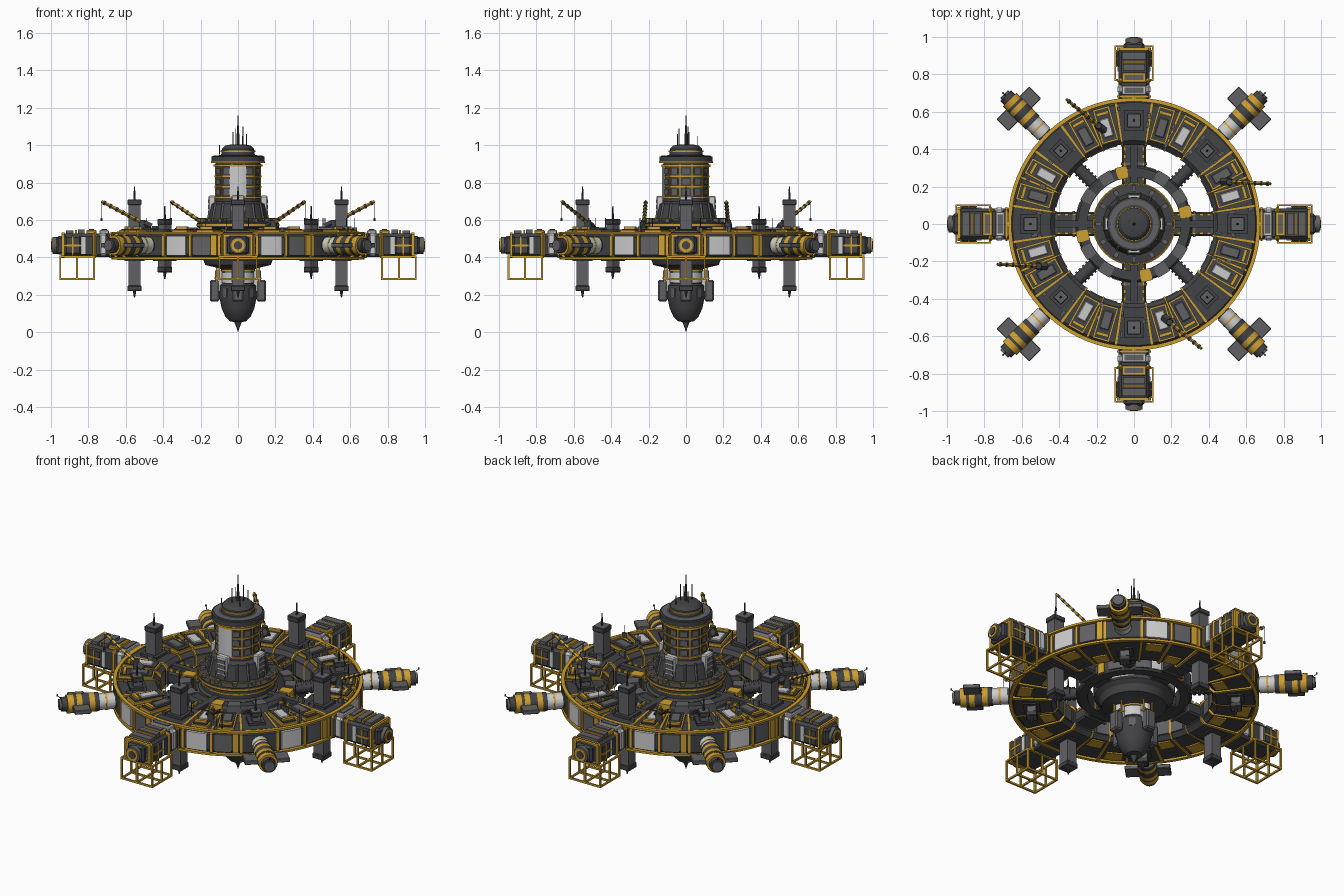
import bpy, bmesh, random
from math import radians, cos, sin, pi
from mathutils import Vector, Matrix

if "Cube" in bpy.data.objects:
    bpy.data.objects.remove(bpy.data.objects["Cube"])

random.seed(4)

def material(name, rgb):
    m = bpy.data.materials.new(name)
    m.diffuse_color = (*rgb, 1)
    m.use_nodes = True
    m.node_tree.nodes["Principled BSDF"].inputs["Base Color"].default_value = m.diffuse_color
    return m

DARK = material("dark_steel", (0.055, 0.056, 0.06))
MID = material("mid_steel", (0.12, 0.12, 0.13))
WHITE = material("pale_panel", (0.55, 0.55, 0.54))
GOLD = material("yellow_paint", (0.62, 0.35, 0.03))
RED = material("red_lamp", (0.6, 0.03, 0.03))

def add(name, bms, mat, turns=(0,)):
    """Merge bmesh pieces into one mesh and place a copy at every angle around z."""
    me = bpy.data.meshes.new(name)
    total = bmesh.new()
    for b in bms if isinstance(bms, list) else [bms]:
        bmesh.ops.recalc_face_normals(b, faces=b.faces)
        tmp = bpy.data.meshes.new("tmp")
        b.to_mesh(tmp)
        b.free()
        total.from_mesh(tmp)
        bpy.data.meshes.remove(tmp)
    total.to_mesh(me)
    total.free()
    me.materials.append(mat)
    me.shade_smooth()
    me.set_sharp_from_angle(angle=radians(30))
    for a in turns:
        ob = bpy.data.objects.new(name, me)
        ob.rotation_euler.z = radians(a)
        bpy.context.collection.objects.link(ob)

def box(x0, x1, y0, y1, z0, z1, bevel=0.0, turn=0):
    b = bmesh.new()
    bmesh.ops.create_cube(b, size=1, matrix=Matrix.Translation(((x0+x1)/2, (y0+y1)/2, (z0+z1)/2))
                          @ Matrix.Diagonal((x1-x0, y1-y0, z1-z0, 1)))
    if bevel:
        bmesh.ops.bevel(b, geom=b.edges[:], offset=bevel, segments=1, affect='EDGES')
    if turn:
        bmesh.ops.rotate(b, verts=b.verts, matrix=Matrix.Rotation(radians(turn), 3, 'Z'))
    return b

def rod(p, q, r, r2=None, n=8):
    p, q = Vector(p), Vector(q)
    b = bmesh.new()
    m = Matrix.Translation((p+q)/2) @ (q-p).to_track_quat('Z', 'Y').to_matrix().to_4x4()
    bmesh.ops.create_cone(b, cap_ends=True, segments=n, radius1=r,
                          radius2=r if r2 is None else r2, depth=(q-p).length, matrix=m)
    return b

def sweep(profile, a0=0, a1=360, n=64, closed=True):
    """Revolve an (r, z) profile about z between two angles."""
    b = bmesh.new()
    full = a1 - a0 >= 360
    rows = []
    for i in range(n if full else n+1):
        a = radians(a0 + (a1-a0)*i/n)
        rows.append([b.verts.new((r*cos(a), r*sin(a), z)) for r, z in profile])
    k = len(profile)
    for i in range(n):
        s, t = rows[i], rows[(i+1) % len(rows)]
        for j in range(k if closed else k-1):
            b.faces.new((s[j], t[j], t[(j+1) % k], s[(j+1) % k]))
    if not full:
        b.faces.new(rows[0])
        b.faces.new(rows[-1])
    bmesh.ops.remove_doubles(b, verts=b.verts, dist=1e-5)
    return b

def rect(r0, r1, z0, z1):
    return [(r0, z0), (r1, z0), (r1, z1), (r0, z1)]

def ring_profile(o=0.0):
    r0, r1, z0, z1, c = 0.43-o, 0.665+o, 0.395-o, 0.53+o, 0.022
    return [(r0+c, z0), (r1-c, z0), (r1, z0+c), (r1, z1-c), (r1-c, z1), (r0+c, z1), (r0, z1-c), (r0, z0+c)]

QUAD = (0, 90, 180, 270)
DIAG = (45, 135, 225, 315)
OCT = QUAD + DIAG

# Main habitat ring with nodes, bands and outer panels
add("habitat_ring", sweep(ring_profile(), n=96), DARK)
add("ring_node", sweep(ring_profile(0.006), -8, 8, 6), DARK, OCT)
add("ring_node_bands", [sweep(ring_profile(0.009), a, a+1.3, 1) for a in (-9.3, 8, 21.9)], GOLD, OCT)
add("ring_edge_rail", [sweep(rect(0.655, 0.675, z, z+0.012), n=96) for z in (0.39, 0.525)], GOLD)
add("ring_number_panel", sweep(rect(0.65, 0.674, 0.412, 0.515), 10.5, 20.5, 4), WHITE, OCT)
add("ring_grey_panel", sweep(rect(0.65, 0.671, 0.412, 0.515), 24, 32, 4), MID, OCT)
add("ring_yellow_panel", sweep(rect(0.65, 0.674, 0.41, 0.52), 32.5, 35.3, 2), GOLD, OCT)
add("ring_under_patch", [sweep(rect(0.56, 0.635, 0.388, 0.40), 11, 20, 3),
                         sweep(rect(0.46, 0.53, 0.388, 0.40), 25, 34, 3)], GOLD, OCT)
add("ring_inner_panel", sweep(rect(0.424, 0.44, 0.42, 0.505), 12, 33, 6), MID, OCT)

# Roof hatches on the ring, two per sector
for off in (16, 29):
    turns = [a+off for a in OCT]
    add("roof_hatch_frame", box(0.455, 0.645, -0.046, 0.046, 0.52, 0.546), GOLD, turns)
    add("roof_hatch_lid", box(0.463, 0.637, -0.038, 0.038, 0.52, 0.553), DARK, turns)
    add("roof_hatch_plate", box(0.485, 0.585, -0.026, 0.026, 0.52, 0.56, 0.004), WHITE if off == 16 else MID, turns)
    add("roof_hatch_bar", box(0.605, 0.622, -0.034, 0.034, 0.52, 0.566), GOLD, turns)

# Vertical pillars through the ring
for nm, w, z0, z1, turns in (("tall_pillar", 0.033, 0.22, 0.71, QUAD), ("short_pillar", 0.025, 0.32, 0.605, DIAG)):
    c, e = 0.553, w+0.005
    add(nm, [box(c-w, c+w, -w, w, z0, z1)], MID, turns)
    add(nm+"_caps", [box(c-e, c+e, -e, e, z, z+0.03, 0.004) for z in (z0, z1-0.03)]
        + [box(c-w-0.02, c+w+0.02, -w-0.02, w+0.02, 0.382, 0.55)], DARK, turns)
    add(nm+"_masts", [rod((c, 0, z1), (c, 0, z1+0.07), 0.006, 0.003), rod((c, 0, z0), (c, 0, z0-0.035), 0.009, 0.003)], DARK, turns)

# Four cargo modules at the ends of the axes
add("cargo_module", [box(0.65, 0.94, -0.083, 0.083, 0.402, 0.528, 0.015),
                     box(0.93, 0.97, -0.055, 0.055, 0.415, 0.515, 0.012),
                     box(0.84, 0.925, -0.093, 0.093, 0.415, 0.515, 0.008)], DARK, QUAD)
add("module_dock_collar", rod((0.96, 0, 0.465), (0.99, 0, 0.465), 0.045, n=24), MID, QUAD)
add("module_dock_ring", rod((0.97, 0, 0.465), (0.996, 0, 0.465), 0.036, n=24), GOLD, QUAD)
add("module_dock_port", rod((0.97, 0, 0.465), (1.0, 0, 0.465), 0.022, n=24), DARK, QUAD)
add("module_pale_band", [box(0.695, 0.745, -0.088, 0.088, 0.41, 0.532, 0.012),
                         box(0.815, 0.838, -0.088, 0.088, 0.42, 0.51)], WHITE, QUAD)
add("module_yellow_bands", [box(x, x+w, -0.09, 0.09, 0.398, 0.534, 0.012) for x, w in ((0.675, 0.014), (0.75, 0.03), (0.93, 0.01))]
    + [box(0.84, 0.93, s*0.092-0.004, s*0.092+0.004, 0.46, 0.47) for s in (-1, 1)]
    + [box(0.88, 0.888, s*0.092-0.004, s*0.092+0.004, 0.412, 0.518) for s in (-1, 1)], GOLD, QUAD)
add("module_roof_frames", [box(0.755, 0.81, -0.065, 0.065, 0.52, 0.546, 0.004), box(0.86, 0.87, -0.06, 0.06, 0.52, 0.546)], GOLD, QUAD)
add("module_roof_pale", box(0.69, 0.74, -0.065, 0.065, 0.52, 0.546, 0.004), WHITE, QUAD)
add("module_roof_boxes", [box(0.70, 0.73, -0.05, 0.05, 0.52, 0.551), box(0.77, 0.797, -0.05, 0.05, 0.52, 0.553),
                          box(0.82, 0.855, -0.06, 0.06, 0.52, 0.55), box(0.88, 0.92, -0.065, 0.065, 0.52, 0.545)], MID, QUAD)

# Open cargo cages below the modules
bars, xs, ys, zs, t = [], (0.77, 0.95), (-0.1, 0.1), (0.285, 0.405), 0.005
for z in zs:
    bars += [box(xs[0]-t, xs[1]+t, y-t, y+t, z-t, z+t) for y in ys]
    bars += [box(x-t, x+t, ys[0], ys[1], z-t, z+t) for x in xs]
bars += [box(x-t, x+t, y-t, y+t, *zs) for x in xs + (0.86,) for y in ys]
bars += [box(x-t, x+t, -t, t, *zs) for x in xs]
bars += [box(*xs, -t, t, zs[0]-t, zs[0]+t), box(0.855, 0.865, *ys, zs[0]-t, zs[0]+t)]
add("cargo_cage", bars, GOLD, QUAD)

# Diagonal docking arms with radiator wings
Z = 0.465
def tube(x0, x1, r):
    return rod((x0, 0, Z), (x1, 0, Z), r, n=24)
add("docking_arm_core", [tube(0.64, 0.97, 0.04), tube(0.765, 0.79, 0.052), tube(0.82, 0.86, 0.054), tube(0.89, 0.905, 0.053)], DARK, DIAG)
add("docking_arm_sleeve", tube(0.68, 0.765, 0.046), WHITE, DIAG)
add("docking_arm_bands", [tube(0.72, 0.73, 0.048), tube(0.79, 0.82, 0.052), tube(0.86, 0.89, 0.055), tube(0.905, 0.94, 0.052)], GOLD, DIAG)
add("docking_arm_tip", tube(0.95, 0.982, 0.03), MID, DIAG)
add("radiator_wing", [box(0.825, 0.915, s*0.083-0.04, s*0.083+0.04, Z-0.012, Z+0.012, 0.003) for s in (-1, 1)], MID, DIAG)
add("docking_lamp", rod((0.99, 0, 0.515), (0.99, 0, 0.525), 0.005), RED, DIAG)
add("docking_lamp_stalk", rod((0.955, 0, 0.49), (0.99, 0, 0.517), 0.002, n=5), DARK, DIAG)

# Spokes, connecting tubes and the inner collar ring
add("spoke", [box(0.18, 0.45, -0.065, 0.065, 0.425, 0.495, 0.01), box(0.2, 0.44, -0.018, 0.018, 0.48, 0.515)], DARK, QUAD)
add("spoke_rails", [box(x, x+0.022, s*0.05-0.006, s*0.05+0.006, 0.49, 0.51) for x in (0.23, 0.27, 0.31, 0.35, 0.39) for s in (-1, 1)], GOLD, QUAD)
add("spoke_frames", [box(x, x+0.014, -0.07, 0.07, 0.42, 0.50) for x in (0.315, 0.415)], MID, QUAD)
add("connecting_tube", [rod((0.29, 0, 0.46), (0.45, 0, 0.46), 0.032, n=16)]
    + [rod((x, 0, 0.46), (x+0.012, 0, 0.46), 0.038, n=16) for x in (0.32, 0.345, 0.37, 0.395)], DARK, DIAG)
add("collar_ring", sweep([(0.25, 0.42), (0.3, 0.42), (0.31, 0.435), (0.31, 0.5), (0.3, 0.515), (0.25, 0.515)]), DARK)
add("collar_yellow_patch", sweep(rect(0.248, 0.314, 0.425, 0.522), 7, 19, 4), GOLD, QUAD)
add("collar_grey_patch", [sweep(rect(0.255, 0.314, 0.43, 0.522), a, a+14, 4) for a in (24, 52)], MID, QUAD)
add("collar_pale_wall", sweep(rect(0.29, 0.314, 0.43, 0.48), 68, 80, 4), WHITE, QUAD)

# Central core: lower pod, hub and tower in one turned profile
core = [(0, 0), (0.006, 0.02), (0.02, 0.055), (0.045, 0.06), (0.068, 0.085), (0.088, 0.13), (0.098, 0.18), (0.1, 0.19),
        (0.1, 0.25), (0.085, 0.26), (0.085, 0.335), (0.11, 0.345), (0.175, 0.36), (0.19, 0.4), (0.215, 0.42),
        (0.215, 0.5), (0.2, 0.51), (0.2, 0.555), (0.218, 0.562), (0.218, 0.585), (0.165, 0.595), (0.145, 0.685),
        (0.12, 0.70), (0.12, 0.905), (0.142, 0.91), (0.142, 0.94), (0.09, 0.948), (0.086, 0.98), (0.07, 0.997),
        (0.035, 1.005), (0, 1.005)]
add("central_core", sweep(core, n=48, closed=False), DARK)
add("core_yellow_rings", [sweep(rect(r-0.02, r, z, z+h), n=48) for r, z, h in
    ((0.222, 0.568, 0.01), (0.128, 0.715, 0.01), (0.126, 0.775, 0.007), (0.126, 0.83, 0.007),
     (0.13, 0.885, 0.012), (0.144, 0.905, 0.007), (0.093, 0.965, 0.006), (0.09, 0.325, 0.01), (0.205, 0.535, 0.007))], GOLD)
add("tower_ribs", box(0.11, 0.126, -0.003, 0.003, 0.71, 0.9), GOLD, [i*30+15 for i in range(12)])
add("tower_windows", [box(0.11, 0.124, -0.02, 0.02, z, z+0.03) for z in (0.735, 0.79, 0.845)], MID, [i*30 for i in range(12)])
add("tower_front_panel", sweep(rect(0.11, 0.129, 0.725, 0.895), -111, -69, 8), WHITE)
add("tower_cap_rim", sweep(rect(0.1, 0.132, 0.935, 0.946), n=48), MID)
add("skirt_ribs", rod((0.163, 0, 0.597), (0.143, 0, 0.69), 0.008, n=4), MID, [i*22.5+11 for i in range(16)])
add("tower_base_locker", [box(0.12, 0.158, -0.035, 0.035, 0.6, 0.73, 0.006)], WHITE, QUAD)
add("locker_vent", [box(0.15, 0.161, -0.025, 0.025, z, z+0.02) for z in (0.63, 0.66, 0.69)], MID, QUAD)
add("hub_pale_panels", sweep(rect(0.2, 0.22, 0.43, 0.49), 12, 50, 8), WHITE, QUAD)
add("hub_flange_blocks", box(0.175, 0.205, -0.012, 0.012, 0.58, 0.605), MID, [i*30 for i in range(12)])
add("flange_rail_post", rod((0.214, 0, 0.58), (0.214, 0, 0.61), 0.0025, n=5), GOLD, [i*20 for i in range(18)])
add("flange_rail", sweep(rect(0.211, 0.217, 0.607, 0.612), n=48), GOLD)

# Lower pod tanks and struts
add("pod_thruster", box(0.1, 0.15, -0.03, 0.03, 0.165, 0.28, 0.008), MID, QUAD)
add("pod_pale_tank", rod((0.098, 0, 0.22), (0.098, 0, 0.33), 0.026, n=16), WHITE, QUAD)
add("pod_strut", [box(0.11, 0.118, s*0.03-0.004, s*0.03+0.004, 0.27, 0.36) for s in (-1, 1)]
    + [box(0.09, 0.126, -0.03, 0.03, 0.285, 0.293)], GOLD, QUAD)
add("pod_pale_sleeve", sweep(rect(0.07, 0.09, 0.265, 0.32), n=32), WHITE)
add("pod_hatches", box(0.08, 0.104, -0.018, 0.018, 0.19, 0.235), MID, DIAG)

# Antennas on the tower
add("main_mast", [rod((0, 0, 1.0), (0, 0, 1.08), 0.009, 0.006), rod((0, 0, 1.08), (0, 0, 1.16), 0.005, 0.002)], DARK)
add("whip_antennas", [rod((r*cos(a), r*sin(a), 0.95), (r*cos(a), r*sin(a), h), 0.0025, n=5)
    for r, a, h in ((0.03, 0.4, 1.1), (0.03, 2.6, 1.07), (0.04, 4.4, 1.09), (0.065, 1.2, 1.05), (0.065, 5.5, 1.06), (0.1, 3.3, 1.0))], DARK)

# Cranes on the ring: post, boom, sleeves and cable
for base, tip in (((0.51, 0.225), (0.73, 0.215)), ((-0.19, 0.525), (-0.36, 0.665))):
    p, q = Vector((*base, 0.585)), Vector((*tip, 0.70))
    back = p - (q-p)*0.12
    add("crane_post", [rod((*base, 0.53), (*base, 0.6), 0.022, 0.016, 12),
                       rod(back - (q-p)*0.08, back + (q-p)*0.08, 0.02, n=4)], DARK, (0, 180))
    add("crane_boom", rod(back, q, 0.011, 0.008, 4), GOLD, (0, 180))
    add("crane_boom_sleeves", [rod(p.lerp(q, f), p.lerp(q, f+0.05), 0.012, n=4) for f in (0.15, 0.3, 0.45, 0.6, 0.75, 0.9)], DARK, (0, 180))
    add("crane_cable", [rod(q, q - Vector((0, 0, 0.09)), 0.0018, n=5), rod(q - Vector((0, 0, 0.09)), q - Vector((0, 0, 0.105)), 0.006)], DARK, (0, 180))

# Small machinery boxes and whips scattered on the ring roof
bits, whips = [], []
for i in range(48):
    a, r = random.choice(OCT) + random.choice((-7, 7, 22.5)) + random.uniform(-1, 1), random.uniform(0.45, 0.63)
    w, d = random.uniform(0.008, 0.018), random.uniform(0.006, 0.01)
    bits.append(box(r-w, r+w, -d, d, 0.525, random.uniform(0.545, 0.57), 0, a))
    if i % 4 == 0:
        x, y = r*cos(radians(a)), r*sin(radians(a))
        whips.append(rod((x, y, 0.53), (x, y, 0.61), 0.002, n=5))
add("roof_machinery", bits, MID)
add("roof_whips", whips, DARK)
